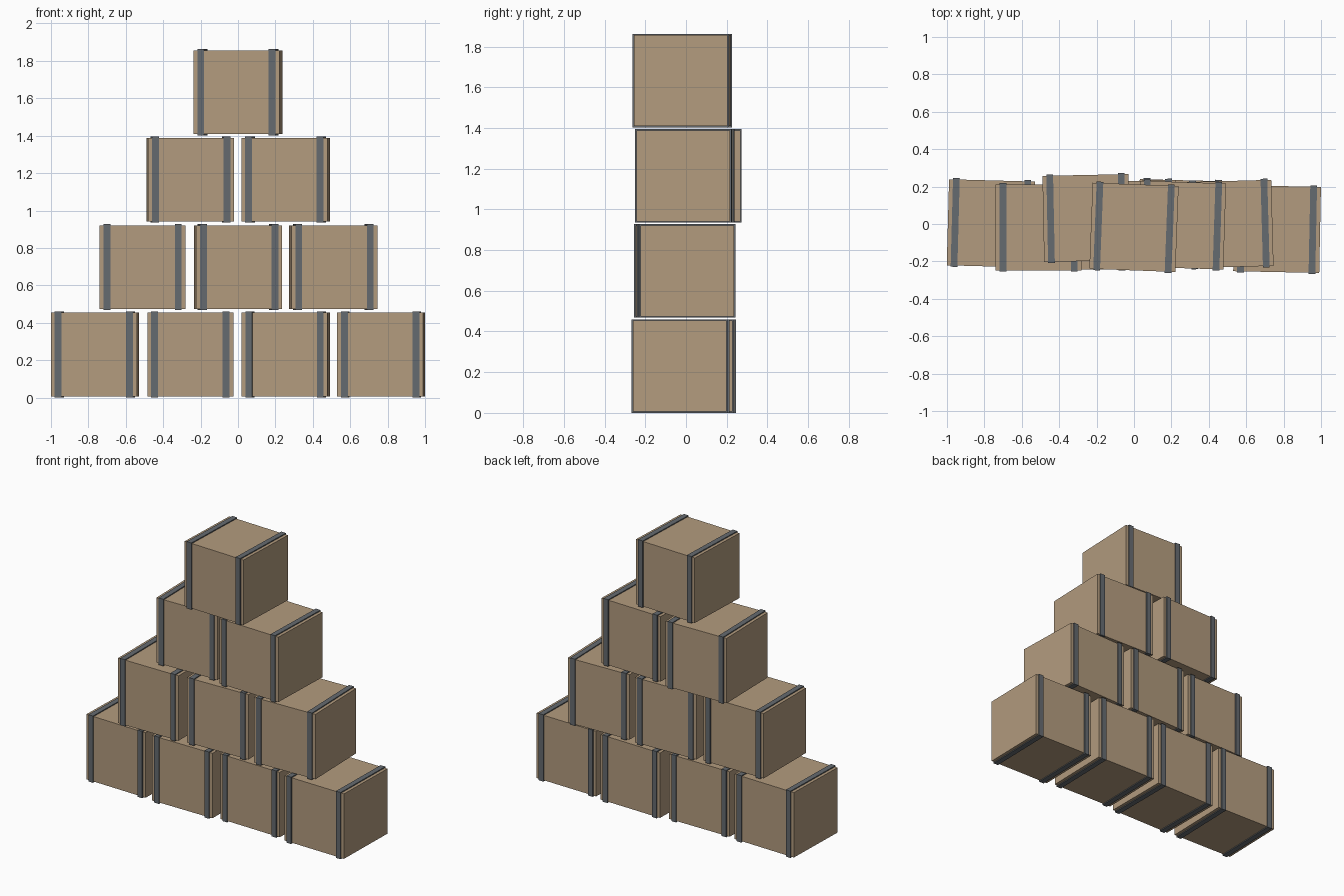
import bpy
from mathutils import Matrix

if "Cube" in bpy.data.objects:
    bpy.data.objects.remove(bpy.data.objects["Cube"])


def material(name, rgb):
    m = bpy.data.materials.new(name)
    m.diffuse_color = (*rgb, 1)
    m.use_nodes = True
    m.node_tree.nodes["Principled BSDF"].inputs["Base Color"].default_value = m.diffuse_color
    return m


CARD = material("cardboard", (0.45, 0.33, 0.21))
STRAP = material("strap", (0.13, 0.145, 0.16))


def block(name, size, frame, offset, mat):
    bpy.ops.mesh.primitive_cube_add(size=1)
    ob = bpy.context.object
    ob.name = name
    ob.data.materials.append(mat)
    ob.matrix_world = (frame @ Matrix.Translation(offset)
                       @ Matrix.Diagonal((*size, 1)))
    return ob


# Each row from the bottom up: (y shift, yaw) of every box, left to right
ROWS = [
    [(0.003, -0.027), (-0.012, 0.0), (0.004, -0.025), (-0.027, -0.020)],
    [(-0.018, 0.0), (0.0, 0.027), (0.0, 0.027)],
    [(0.032, 0.020), (-0.006, -0.032)],
    [(-0.018, -0.038)],
]
PITCH_X, PITCH_Z = 0.51, 0.4675

for r, row in enumerate(ROWS):
    for i, (y, yaw) in enumerate(row):
        x = (i - (len(row) - 1) / 2) * PITCH_X
        frame = (Matrix.Translation((x, y, 0.23 + r * PITCH_Z))
                 @ Matrix.Rotation(yaw, 4, 'Z'))
        tag = f"{r + 1}_{i + 1}"
        # Box body
        block(f"box_{tag}", (0.46, 0.46, 0.447), frame, (0, 0, 0), CARD)
        # Two straps wrapped around the box
        for side, s in (("left", -1), ("right", 1)):
            block(f"strap_{side}_{tag}", (0.036, 0.474, 0.46), frame,
                  (s * 0.191, 0, 0), STRAP)
